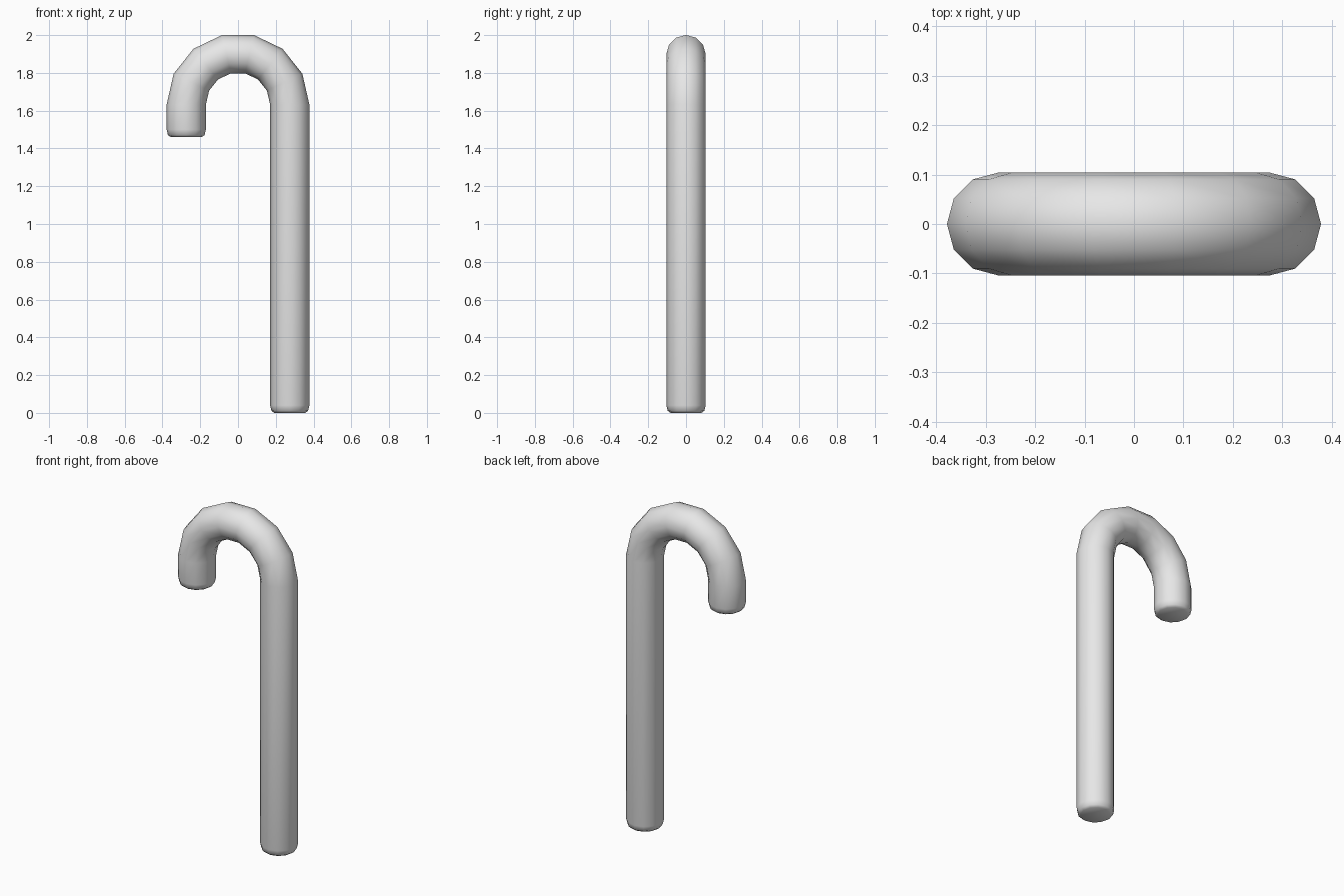
import bpy, bmesh
from math import sin, cos, pi
from mathutils import Vector

cube = bpy.data.objects.get("Cube")
if cube:
    bpy.data.objects.remove(cube, do_unlink=True)

SIDES, ARC = 12, 7            # tube sides, bend segments
BEND, TUBE = 0.274, 0.104     # bend radius, tube radius
BEND_Z, TIP_Z = 1.632, 1.46   # bend centre height, hook tip height
CAP = [(0.0, 0.082), (0.011, 0.097), (0.04, TUBE)]  # rounded end: (inset, radius)

grey = bpy.data.materials.new("light grey")
grey.use_nodes = True
grey.diffuse_color = (0.8, 0.8, 0.8, 1)
grey.node_tree.nodes["Principled BSDF"].inputs["Base Color"].default_value = (0.8, 0.8, 0.8, 1)

# Rings along the cane: (angle around the bend, height offset, radius)
rings = [(0, inset - BEND_Z, r) for inset, r in CAP]
rings += [(pi * i / ARC, 0, TUBE) for i in range(ARC + 1)]
rings += [(pi, TIP_Z + inset - BEND_Z, r) for inset, r in reversed(CAP)]

# Sweep the round section through the rings and close both ends
bm = bmesh.new()
loops = []
for angle, drop, radius in rings:
    out = Vector((cos(angle), 0, sin(angle)))
    centre = out * BEND + Vector((0, 0, BEND_Z + drop))
    turns = [2 * pi * k / SIDES for k in range(SIDES)]
    loops.append([bm.verts.new(centre + (out * cos(t) + Vector((0, sin(t), 0))) * radius)
                  for t in turns])
for a, b in zip(loops, loops[1:]):
    for k in range(SIDES):
        n = (k + 1) % SIDES
        bm.faces.new((a[k], a[n], b[n], b[k]))
bm.faces.new(loops[0])
bm.faces.new(loops[-1])
bmesh.ops.recalc_face_normals(bm, faces=bm.faces)
for face in bm.faces:
    face.smooth = True

mesh = bpy.data.meshes.new("hooked_cane")
bm.to_mesh(mesh)
bm.free()
mesh.materials.append(grey)
bpy.context.collection.objects.link(bpy.data.objects.new("hooked_cane", mesh))
